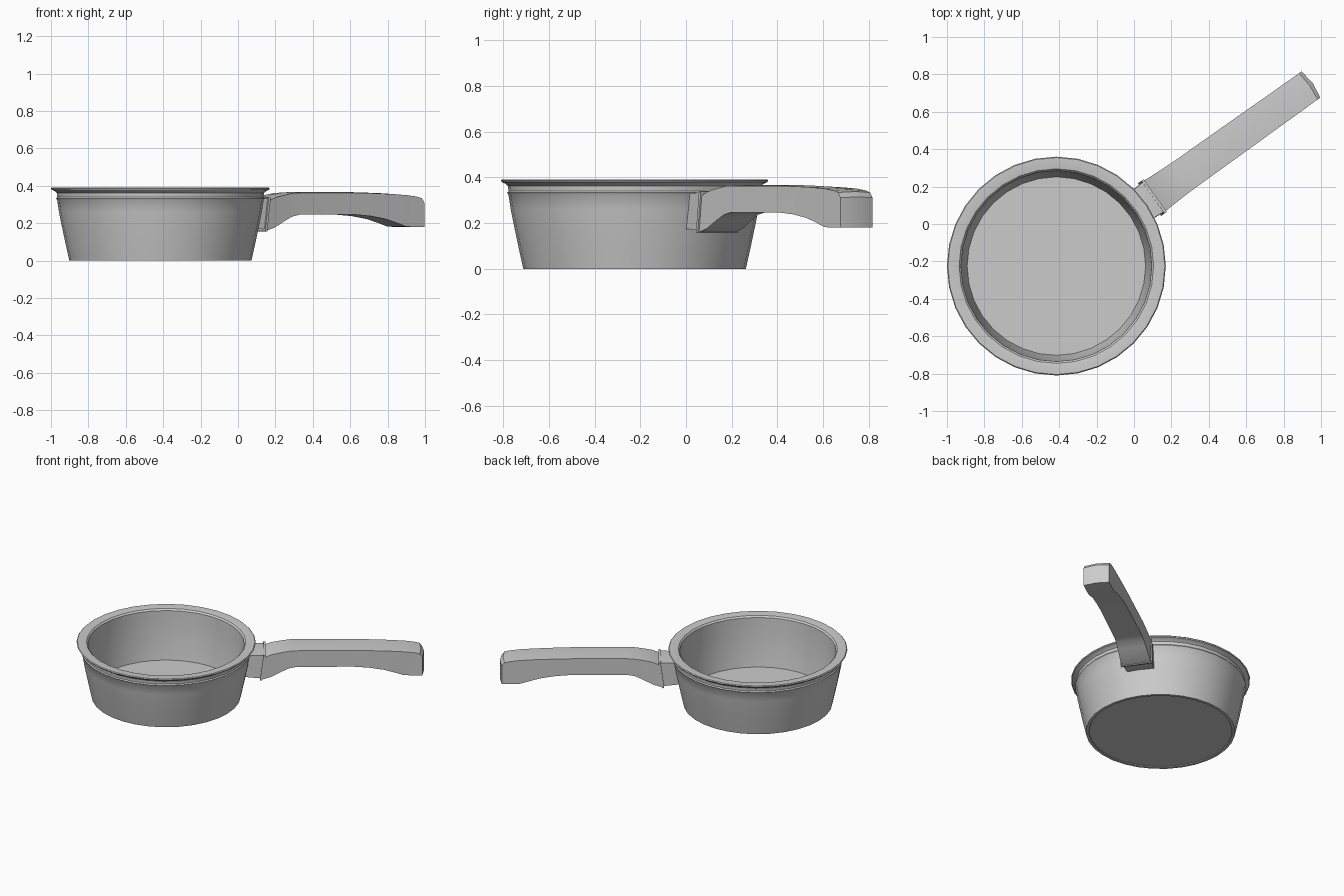
import bpy, bmesh, math
from mathutils import Matrix, Vector

if "Cube" in bpy.data.objects:
    bpy.data.objects.remove(bpy.data.objects["Cube"])

CENTRE = Vector((-0.415, -0.225, 0))
HANDLE_ANGLE = math.radians(35.5)
SIDES = 32


def finish(name, bm, angle=35):
    bmesh.ops.recalc_face_normals(bm, faces=bm.faces)
    mesh = bpy.data.meshes.new(name)
    bm.to_mesh(mesh)
    bm.free()
    obj = bpy.data.objects.new(name, mesh)
    bpy.context.collection.objects.link(obj)
    bpy.ops.object.select_all(action='DESELECT')
    obj.select_set(True)
    bpy.context.view_layer.objects.active = obj
    bpy.ops.object.shade_smooth_by_angle(angle=math.radians(angle))
    return obj


def lathe(name, profile):
    """Revolve an (r, z) profile and cap both ends with a disc."""
    bm = bmesh.new()
    rings = []
    for r, z in profile:
        rings.append([bm.verts.new((r * math.cos(2 * math.pi * i / SIDES),
                                    r * math.sin(2 * math.pi * i / SIDES), z))
                      for i in range(SIDES)])
    for a, b in zip(rings, rings[1:]):
        for i in range(SIDES):
            j = (i + 1) % SIDES
            bm.faces.new((a[i], a[j], b[j], b[i]))
    bm.faces.new(rings[0])
    bm.faces.new(rings[-1])
    bm.transform(Matrix.Translation(CENTRE))
    return finish(name, bm)


def loft(name, stations):
    """Sections along the handle: (s_bottom, s_top, half_width, z_bottom, z_top, bow)."""
    bm = bmesh.new()
    rings = []
    for sb, st, w, zb, zt, bow in stations:
        crown = 0.004
        section = [(sb, -w, zb), (sb + bow, 0, zb), (sb, w, zb),
                   (st, w, zt - crown), (st + bow, 0, zt), (st, -w, zt - crown)]
        rings.append([bm.verts.new(p) for p in section])
    for a, b in zip(rings, rings[1:]):
        for i in range(6):
            j = (i + 1) % 6
            bm.faces.new((a[i], a[j], b[j], b[i]))
    for r in (rings[0], rings[-1]):
        bm.faces.new((r[0], r[1], r[4], r[5]))
        bm.faces.new((r[1], r[2], r[3], r[4]))
    bm.transform(Matrix.Translation(CENTRE) @ Matrix.Rotation(HANDLE_ANGLE, 4, 'Z'))
    return finish(name, bm)


# Pan body: base, tapered wall, grooved flaring rim, inner wall and floor
lathe("pan_body", [
    (0.465, 0.005), (0.468, 0.0), (0.487, 0.0),
    (0.507, 0.09), (0.526, 0.18), (0.542, 0.26), (0.552, 0.325),
    (0.558, 0.333), (0.552, 0.34), (0.554, 0.362),
    (0.565, 0.372), (0.581, 0.379), (0.585, 0.386), (0.580, 0.391),
    (0.55, 0.391), (0.52, 0.387), (0.510, 0.376),
    (0.507, 0.30), (0.498, 0.16), (0.477, 0.035),
])

# Bracket joining wall and handle, sunk slightly into the wall
loft("handle_bracket", [
    (0.515, 0.54, 0.09, 0.175, 0.335, 0),
    (0.618, 0.64, 0.098, 0.168, 0.338, 0),
])

# Thin flange at the root of the handle
loft("handle_flange", [
    (0.612, 0.635, 0.107, 0.158, 0.342, 0),
    (0.626, 0.649, 0.107, 0.156, 0.342, 0),
])

# Curved grip: rises from the bracket, runs level, droops at the tip
loft("handle_grip", [
    (0.624, 0.645, 0.100, 0.160, 0.325, 0),
    (0.68, 0.69, 0.097, 0.176, 0.343, 0),
    (0.75, 0.76, 0.094, 0.212, 0.357, 0),
    (0.80, 0.81, 0.092, 0.236, 0.365, 0),
    (0.85, 0.86, 0.091, 0.246, 0.367, 0),
    (1.22, 1.22, 0.089, 0.246, 0.367, 0),
    (1.32, 1.34, 0.088, 0.238, 0.364, 0),
    (1.42, 1.46, 0.087, 0.222, 0.360, 0),
    (1.50, 1.56, 0.087, 0.199, 0.354, 0),
    (1.55, 1.62, 0.086, 0.183, 0.347, 0.004),
    (1.60, 1.655, 0.086, 0.180, 0.338, 0.008),
    (1.672, 1.672, 0.086, 0.180, 0.315, 0.012),
])
